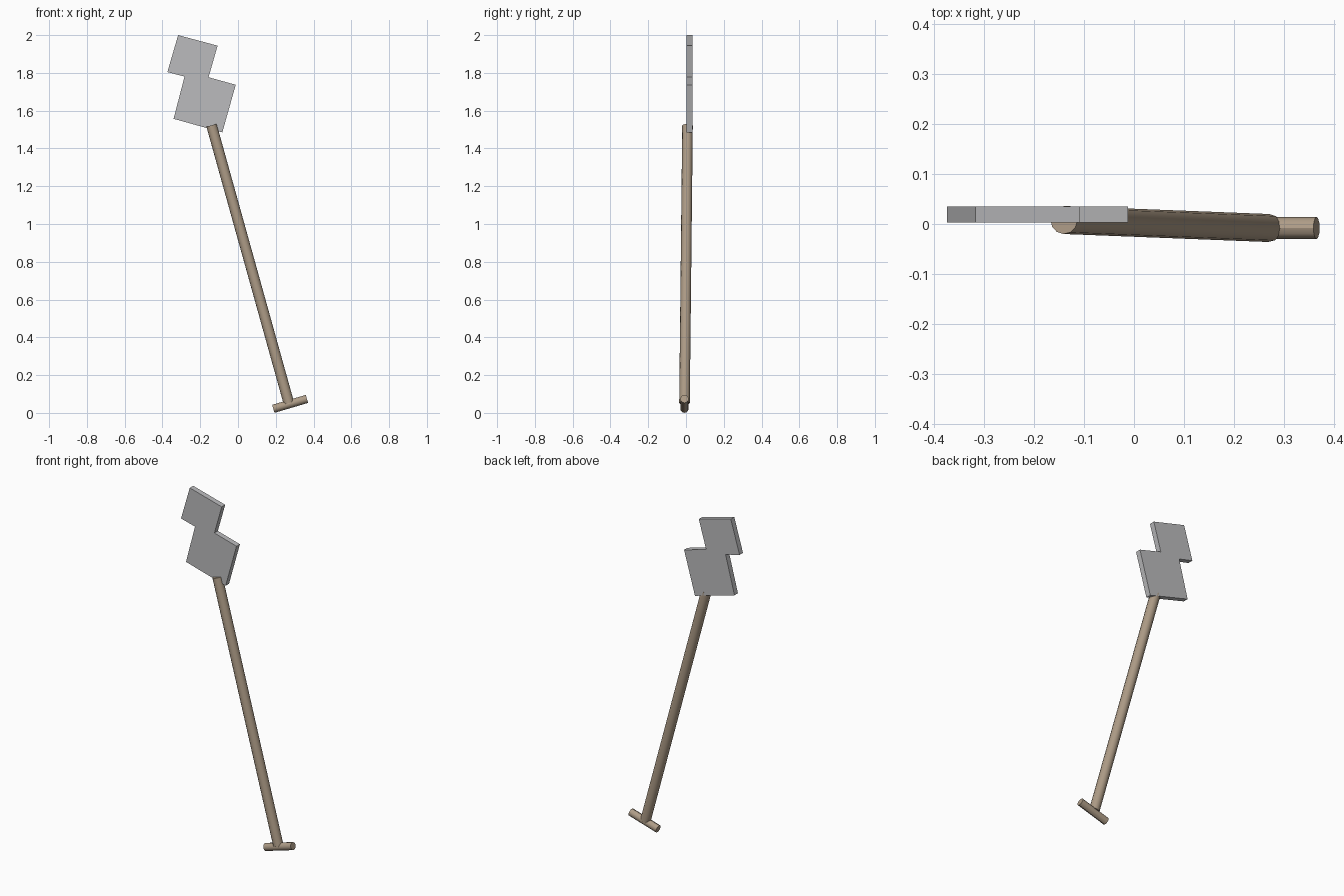
import bpy, bmesh
from mathutils import Vector

if "Cube" in bpy.data.objects:
    bpy.data.objects.remove(bpy.data.objects["Cube"])


def material(name, rgb):
    m = bpy.data.materials.new(name)
    m.diffuse_color = (*rgb, 1)
    m.use_nodes = True
    m.node_tree.nodes["Principled BSDF"].inputs["Base Color"].default_value = m.diffuse_color
    return m


wood = material("wood", (0.42, 0.33, 0.24))
steel = material("steel", (0.5, 0.5, 0.51))


def rod(name, start, end, radius):
    """Round wooden bar between two points."""
    a, b = Vector(start), Vector(end)
    bpy.ops.mesh.primitive_cylinder_add(
        vertices=12, radius=radius, depth=(b - a).length, location=(a + b) / 2)
    ob = bpy.context.object
    ob.name = name
    ob.rotation_euler = (b - a).to_track_quat('Z', 'Y').to_euler()
    ob.data.materials.append(wood)
    bpy.ops.object.shade_smooth_by_angle()
    return ob


# Shaft and the cross grip at its lower end
rod("shaft", (0.269, -0.008, 0.052), (-0.14, 0.008, 1.522), 0.028)
rod("cross_grip", (0.187, -0.008, 0.0215), (0.365, -0.008, 0.074), 0.022)

# Flat stepped blade, extruded from its outline
outline = [(-0.317, 2.0), (-0.108, 1.944), (-0.156, 1.777), (-0.012, 1.737),
           (-0.083, 1.485), (-0.341, 1.557), (-0.283, 1.781), (-0.374, 1.804)]
bm = bmesh.new()
face = bm.faces.new([bm.verts.new((x, 0.003, z)) for x, z in outline])
ext = bmesh.ops.extrude_face_region(bm, geom=[face])
bmesh.ops.translate(bm, vec=(0, 0.032, 0),
                    verts=[v for v in ext["geom"] if isinstance(v, bmesh.types.BMVert)])
bmesh.ops.recalc_face_normals(bm, faces=bm.faces)
mesh = bpy.data.meshes.new("blade")
bm.to_mesh(mesh)
bm.free()
mesh.materials.append(steel)
bpy.context.collection.objects.link(bpy.data.objects.new("blade", mesh))
